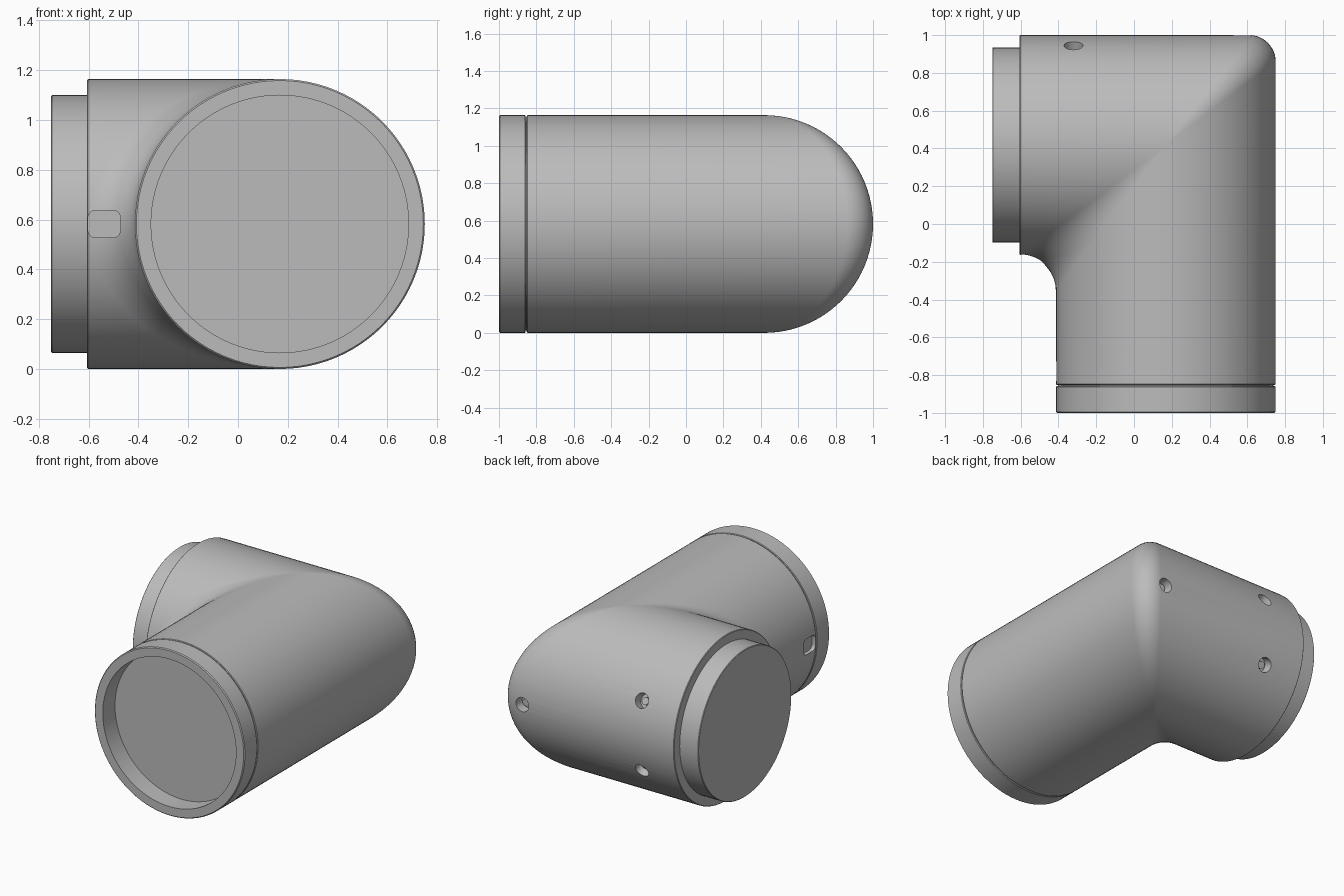
import bpy, bmesh
from math import sin, cos, tau, radians
from mathutils import Vector

if "Cube" in bpy.data.objects:
    bpy.data.objects.remove(bpy.data.objects["Cube"])

R = 0.582                       # outer tube radius
RI = 0.517                      # spigot and socket radius
CX, CY, CZ = 0.168, 0.418, R    # the two tube axes meet here
OUTER, INNER = 0.14, 0.19       # corner rounding outside and inside the bend
SEG = 96

mat = bpy.data.materials.new("grey plastic")
mat.use_nodes = True
GREY = (0.5, 0.5, 0.5, 1)
mat.diffuse_color = GREY
mat.node_tree.nodes["Principled BSDF"].inputs["Base Color"].default_value = GREY


def y_ring(y, r):
    return lambda a: Vector((CX + r * cos(a), y, CZ + r * sin(a)))


def x_ring(x, r):
    return lambda a: Vector((x, CY + r * cos(a), CZ + r * sin(a)))


def bend_ring(t):
    # rolling-ball blend between the two tubes
    def point(a):
        c, s = cos(a), sin(a)
        ball = OUTER if c > 0 else -INNER
        n = Vector((c * (1 - t), c * t, s)) if abs(c) < 1e-6 else \
            Vector((c, 0, s)).lerp(Vector((0, c, s)), t)
        k = R - ball
        return Vector((CX + k * c, CY + k * c, CZ + k * s)) + n.normalized() * ball
    return point


def finish(bm, name):
    bmesh.ops.remove_doubles(bm, verts=bm.verts, dist=1e-5)
    bmesh.ops.recalc_face_normals(bm, faces=bm.faces)
    me = bpy.data.meshes.new(name)
    bm.to_mesh(me)
    bm.free()
    me.materials.append(mat)
    ob = bpy.data.objects.new(name, me)
    bpy.context.collection.objects.link(ob)
    return ob


def loft(name, rings):
    # closed skin through a list of rings
    bm = bmesh.new()
    rows = [[bm.verts.new(f(tau * i / SEG)) for i in range(SEG)] for f in rings]
    for a, b in zip(rows, rows[1:]):
        for i in range(SEG):
            j = (i + 1) % SEG
            bm.faces.new((a[i], a[j], b[j], b[i]))
    bm.faces.new(rows[0])
    bm.faces.new(rows[-1])
    return finish(bm, name)


def rod(name, centre, direction, radius, depth):
    bm = bmesh.new()
    bmesh.ops.create_cone(bm, cap_ends=True, segments=24, radius1=radius,
                          radius2=radius, depth=depth)
    ob = finish(bm, name)
    ob.rotation_euler = direction.to_track_quat("Z", "Y").to_euler()
    ob.location = centre
    return ob


def slot_cutter(name, centre, size, axis):
    # box with the four edges along the cutting axis rounded
    bm = bmesh.new()
    bmesh.ops.create_cube(bm, size=1)
    for v in bm.verts:
        v.co = Vector([p * q for p, q in zip(v.co, size)])
    edges = [e for e in bm.edges
             if abs((e.verts[0].co - e.verts[1].co).normalized()[axis]) > 0.9]
    bmesh.ops.bevel(bm, geom=edges, offset=0.03, segments=5, profile=0.5,
                    affect="EDGES")
    ob = finish(bm, name)
    ob.location = centre
    return ob


def smooth(ob):
    bpy.ops.object.select_all(action="DESELECT")
    ob.select_set(True)
    bpy.context.view_layer.objects.active = ob
    bpy.ops.object.shade_smooth_by_angle(angle=radians(30))


# main elbow, with a shallow groove behind the collar
body = loft("elbow_body",
            [y_ring(-0.865, R - 0.012), y_ring(-0.852, R - 0.012),
             y_ring(-0.852, R - 0.004), y_ring(-0.848, R),
             y_ring(-0.68, R)]
            + [bend_ring(i / 14) for i in range(15)]
            + [x_ring(-0.602, R), x_ring(-0.606, R - 0.004)])

# socket collar, open to the front
collar = loft("socket_collar",
              [y_ring(-0.856, RI), y_ring(-1, RI), y_ring(-1, R - 0.006),
               y_ring(-0.994, R), y_ring(-0.862, R), y_ring(-0.858, R - 0.004),
               y_ring(-0.858, RI - 0.02)])

# spigot at the other end
spigot = loft("spigot", [x_ring(-0.59, RI), x_ring(-0.746, RI),
                         x_ring(-0.75, RI - 0.004)])

# screw holes on the back, with a recessed screw in each
cutters, screws = [], []
for i, (x, deg) in enumerate(((-0.32, 25), (-0.32, -25), (0.57, 0))):
    a = radians(deg)
    out = Vector((0, cos(a), sin(a)))
    top = Vector((x, CY, CZ)) + out * R
    cutters.append(rod(f"hole_cutter_{i}", top, out, 0.05, 0.14))
    screws.append(rod(f"screw_{i}", top - out * 0.06, out, 0.026, 0.04))

# latch slots beside both tube ends
cutters.append(slot_cutter("side_slot_cutter", (-0.537, -0.23, CZ),
                           (0.13, 0.2, 0.11), 1))
cutters.append(slot_cutter("collar_slot_cutter", (-0.48, -0.78, CZ),
                           (0.19, 0.13, 0.11), 0))

bpy.context.view_layer.objects.active = body
for c in cutters:
    c.hide_render = True
    mod = body.modifiers.new(c.name, "BOOLEAN")
    mod.operation = "DIFFERENCE"
    mod.solver = "EXACT"
    mod.object = c
    bpy.ops.object.modifier_apply(modifier=mod.name)
for c in cutters:
    bpy.data.objects.remove(c)

for ob in [body, collar, spigot] + screws:
    smooth(ob)
